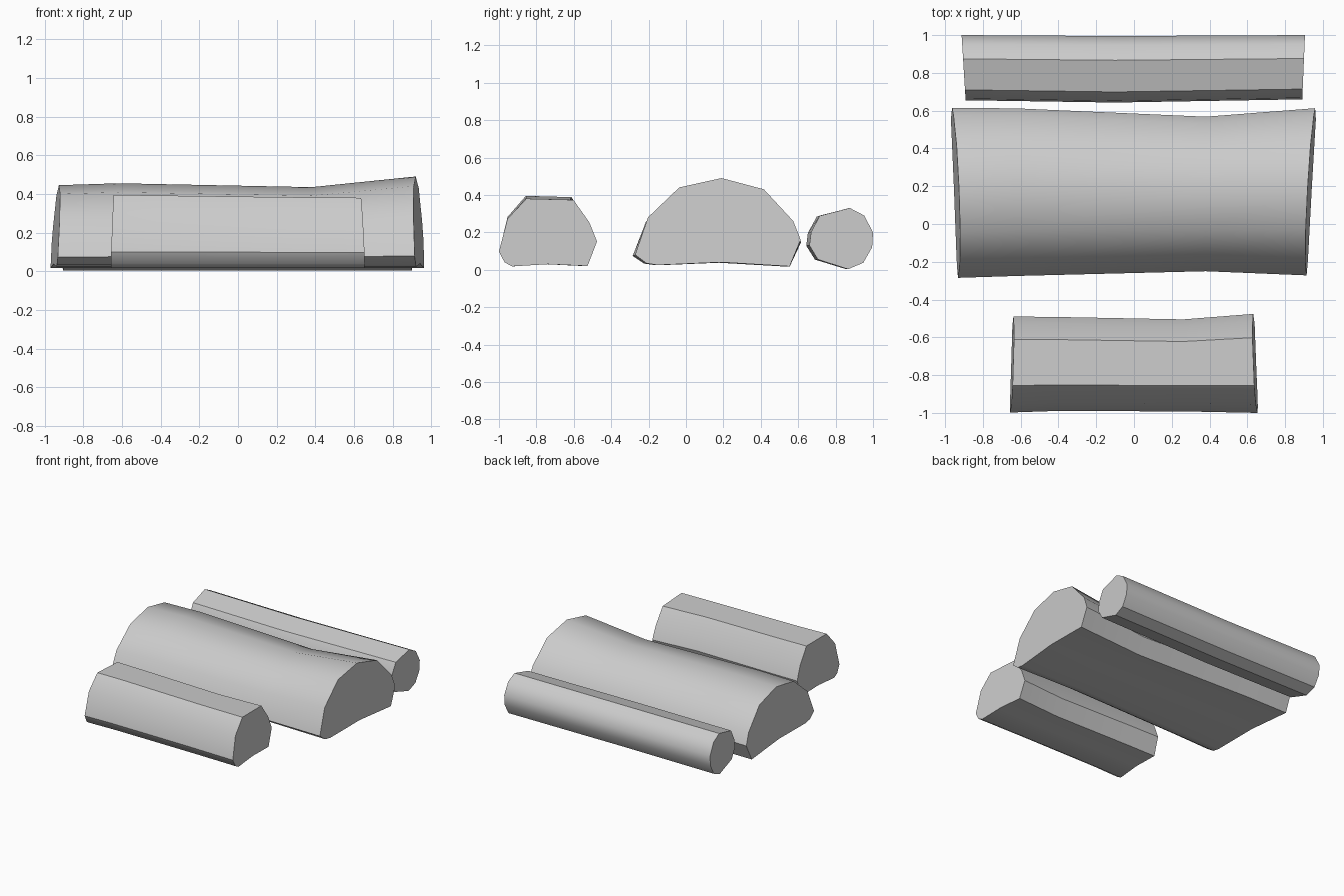
import bpy, bmesh, math

if "Cube" in bpy.data.objects:
    bpy.data.objects.remove(bpy.data.objects["Cube"])


def log(name, profile, stations):
    """Loft a (y, z) profile along x.
    Each station: x, y min, y max, top z, x-slant per y, x-slant per z."""
    y0, y1 = min(p[0] for p in profile), max(p[0] for p in profile)
    zt = max(p[1] for p in profile)
    yc, zc = (y0 + y1) / 2, zt / 2
    zb = min(p[1] for p in profile)
    bm = bmesh.new()
    rings = []
    for x, lo, hi, top, a, b in stations:
        ring = []
        for y, z in profile:
            yy = lo + (y - y0) / (y1 - y0) * (hi - lo)
            zz = zb + (z - zb) / (zt - zb) * (top - zb)
            ring.append(bm.verts.new((x + a * (y - yc) + b * (z - zc), yy, zz)))
        rings.append(ring)
    n = len(profile)
    for r, s in zip(rings, rings[1:]):
        for i in range(n):
            j = (i + 1) % n
            bm.faces.new((r[i], r[j], s[j], s[i]))
    bm.faces.new(rings[0])
    bm.faces.new(rings[-1])
    bmesh.ops.recalc_face_normals(bm, faces=bm.faces[:])
    me = bpy.data.meshes.new(name)
    bm.to_mesh(me)
    bm.free()
    ob = bpy.data.objects.new(name, me)
    bpy.context.collection.objects.link(ob)
    bpy.ops.object.select_all(action='DESELECT')
    ob.select_set(True)
    bpy.context.view_layer.objects.active = ob
    bpy.ops.object.shade_smooth_by_angle(angle=math.radians(35))
    return ob


# wide split log in the middle
log("middle_log",
    [(-.29, .08), (-.22, .28), (-.05, .44), (.18, .49), (.41, .43), (.57, .26),
     (.61, .16), (.55, .018), (.18, .04), (-.17, .025), (-.23, .035)],
    [(-.94, -.285, .615, .445, -.04, .06),
     (-.62, -.275, .612, .455, 0, 0),
     (.38, -.25, .568, .435, 0, 0),
     (.93, -.272, .613, .49, .055, -.05)])

# short log at the front
log("front_log",
    [(-1, .10), (-.955, .28), (-.855, .392), (-.605, .385), (-.52, .26),
     (-.48, .155), (-.53, .02), (-.74, .03), (-.93, .018), (-.97, .04)],
    [(-.645, -.998, -.49, .395, .03, .03),
     (-.42, -.99, -.492, .392, 0, 0),
     (.26, -.992, -.505, .383, 0, 0),
     (.64, -1, -.476, .38, -.04, -.04)])

# thin round log at the back
log("back_log",
    [(.643, .13), (.652, .20), (.70, .288), (.87, .33), (.95, .29), (1, .2),
     (.995, .12), (.945, .037), (.86, .003), (.69, .055)],
    [(-.902, .655, 1, .33, -.06, 0),
     (-.10, .643, .995, .325, 0, 0),
     (.898, .66, 1, .33, .04, 0)])
